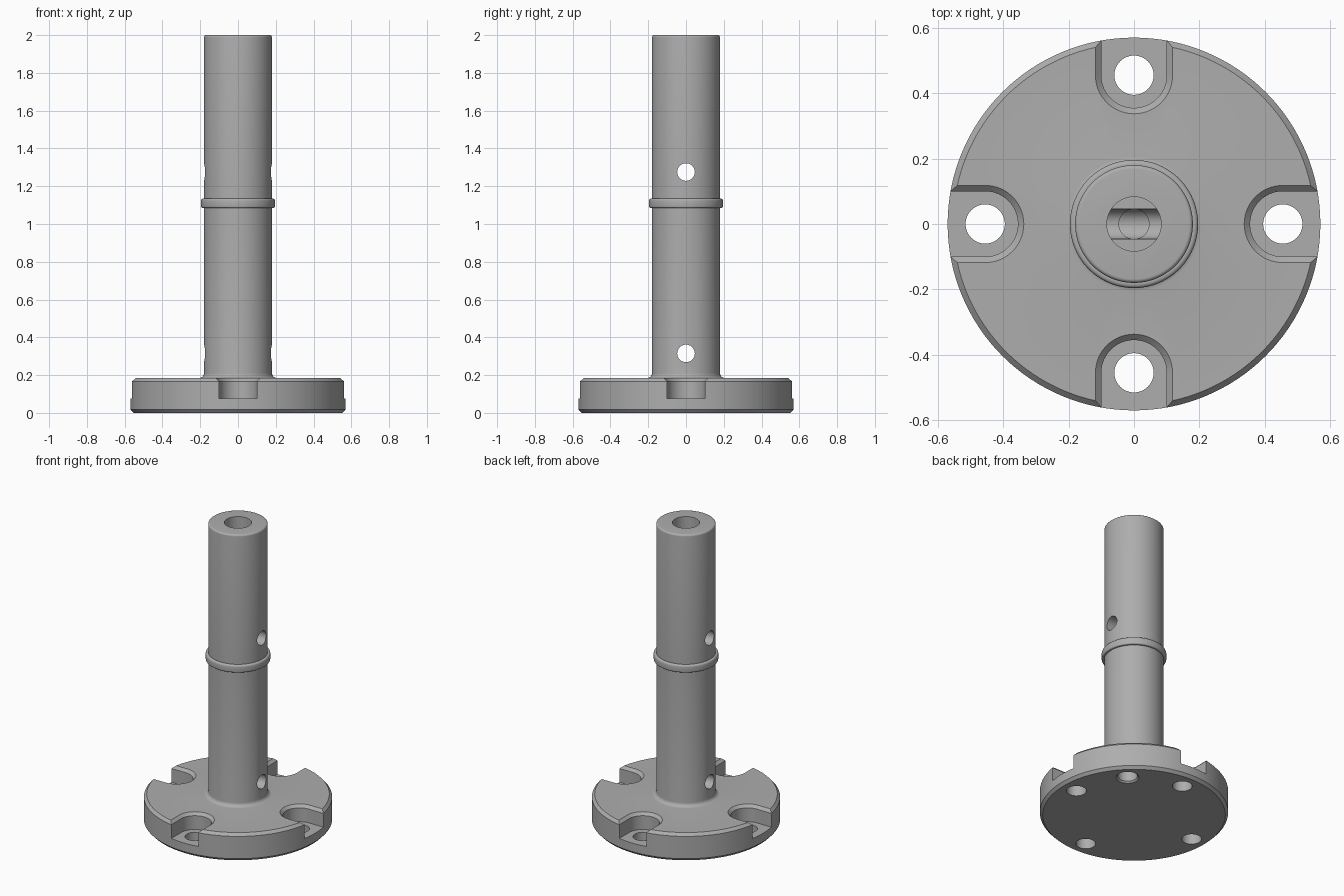
import bpy, bmesh, math
from mathutils import Matrix

cube = bpy.data.objects.get("Cube")
if cube:
    bpy.data.objects.remove(cube)

steel = bpy.data.materials.new("plain_grey_steel")
steel.use_nodes = True
GREY = (0.42, 0.42, 0.42, 1)
steel.diffuse_color = GREY
steel.node_tree.nodes["Principled BSDF"].inputs["Base Color"].default_value = GREY


def add_object(name, bm, matrix=Matrix()):
    bmesh.ops.recalc_face_normals(bm, faces=bm.faces)
    mesh = bpy.data.meshes.new(name)
    bm.to_mesh(mesh)
    bm.free()
    mesh.transform(matrix)
    mesh.materials.append(steel)
    obj = bpy.data.objects.new(name, mesh)
    bpy.context.scene.collection.objects.link(obj)
    return obj


def loft(name, outlines, matrix=Matrix()):
    """Skin a stack of closed outlines and cap both ends."""
    bm = bmesh.new()
    rings = [[bm.verts.new(p) for p in outline] for outline in outlines]
    n = len(rings[0])
    for low, high in zip(rings, rings[1:]):
        for i in range(n):
            j = (i + 1) % n
            bm.faces.new((low[i], low[j], high[j], high[i]))
    bm.faces.new(rings[0][::-1])
    bm.faces.new(rings[-1])
    return add_object(name, bm, matrix)


def turned(name, profile, segments=48, matrix=Matrix()):
    """Lathe a (radius, height) profile about z."""
    angles = [math.tau * i / segments for i in range(segments)]
    return loft(name, [[(r * math.cos(a), r * math.sin(a), z) for a in angles]
                       for r, z in profile], matrix)


def arc(cx, cz, r, start, end, steps=6):
    return [(cx + r * math.cos(math.radians(start + (end - start) * i / steps)),
             cz + r * math.sin(math.radians(start + (end - start) * i / steps)))
            for i in range(steps + 1)]


BOLT = 0.455      # bolt circle radius
TOP = 0.185       # flange top
SHAFT = 0.18

# Flange, shaft and collar turned as one piece
profile = [(0.553, 0), (0.57, 0.018), (0.57, 0.167), (0.553, TOP)]
profile += arc(SHAFT + 0.025, TOP + 0.025, 0.025, 270, 180)
profile += [(SHAFT, 1.085), (0.188, 1.085)]
profile += arc(0.188, 1.093, 0.008, 270, 360, 4)
profile += arc(0.184, 1.123, 0.012, 0, 90, 4)
profile += [(SHAFT, 1.135)]
profile += arc(SHAFT - 0.012, 1.988, 0.012, 0, 90)
post = turned("flanged_post", profile, 128)

cutters = []


# Open-ended bolt slots with bevelled upper edges, and their bolt holes
def slot_outline(r, z):
    ends = [(BOLT + r * math.cos(math.radians(a)), r * math.sin(math.radians(a)), z)
            for a in range(90, 271, 6)]
    return ends + [(0.8, -r, z), (0.8, r, z)]


for k in range(4):
    spin = Matrix.Rotation(k * math.pi / 2, 4, "Z")
    cutters.append(loft("slot_cutter", [slot_outline(0.1, 0.075), slot_outline(0.1, 0.167),
                                        slot_outline(0.138, 0.205)], spin))
    cutters.append(turned("bolt_hole_cutter", [(0.06, -0.1), (0.06, 0.12)], 48,
                          spin @ Matrix.Translation((BOLT, 0, 0))))

# Blind locating hole underneath, with a small countersink
diagonal = Matrix.Rotation(math.pi / 4, 4, "Z") @ Matrix.Translation((BOLT, 0, 0))
cutters.append(turned("locating_hole_cutter", [(0.09, -0.02), (0.06, 0.01), (0.06, 0.12)],
                      48, diagonal))

# Stepped bore and the two cross holes
cutters.append(turned("bore_cutter", [(0.046, 0.315), (0.046, 1.275), (0.083, 1.275),
                                      (0.083, 2.1)]))
for z in (0.315, 1.275):
    along_x = Matrix.Translation((0, 0, z)) @ Matrix.Rotation(math.pi / 2, 4, "Y")
    cutters.append(turned("cross_hole_cutter", [(0.0465, -0.4), (0.0465, 0.4)], 44, along_x))

for cutter in cutters:
    cutter.hide_render = True
    mod = post.modifiers.new(cutter.name, "BOOLEAN")
    mod.operation = "DIFFERENCE"
    mod.solver = "EXACT"
    mod.object = cutter

# Bake the cuts and drop the cutters
bpy.context.view_layer.update()
graph = bpy.context.evaluated_depsgraph_get()
finished = bpy.data.meshes.new_from_object(post.evaluated_get(graph))
post.modifiers.clear()
post.data = finished
for cutter in cutters:
    bpy.data.objects.remove(cutter)

bpy.ops.object.select_all(action="DESELECT")
post.select_set(True)
bpy.context.view_layer.objects.active = post
bpy.ops.object.shade_smooth_by_angle(angle=math.radians(30))
